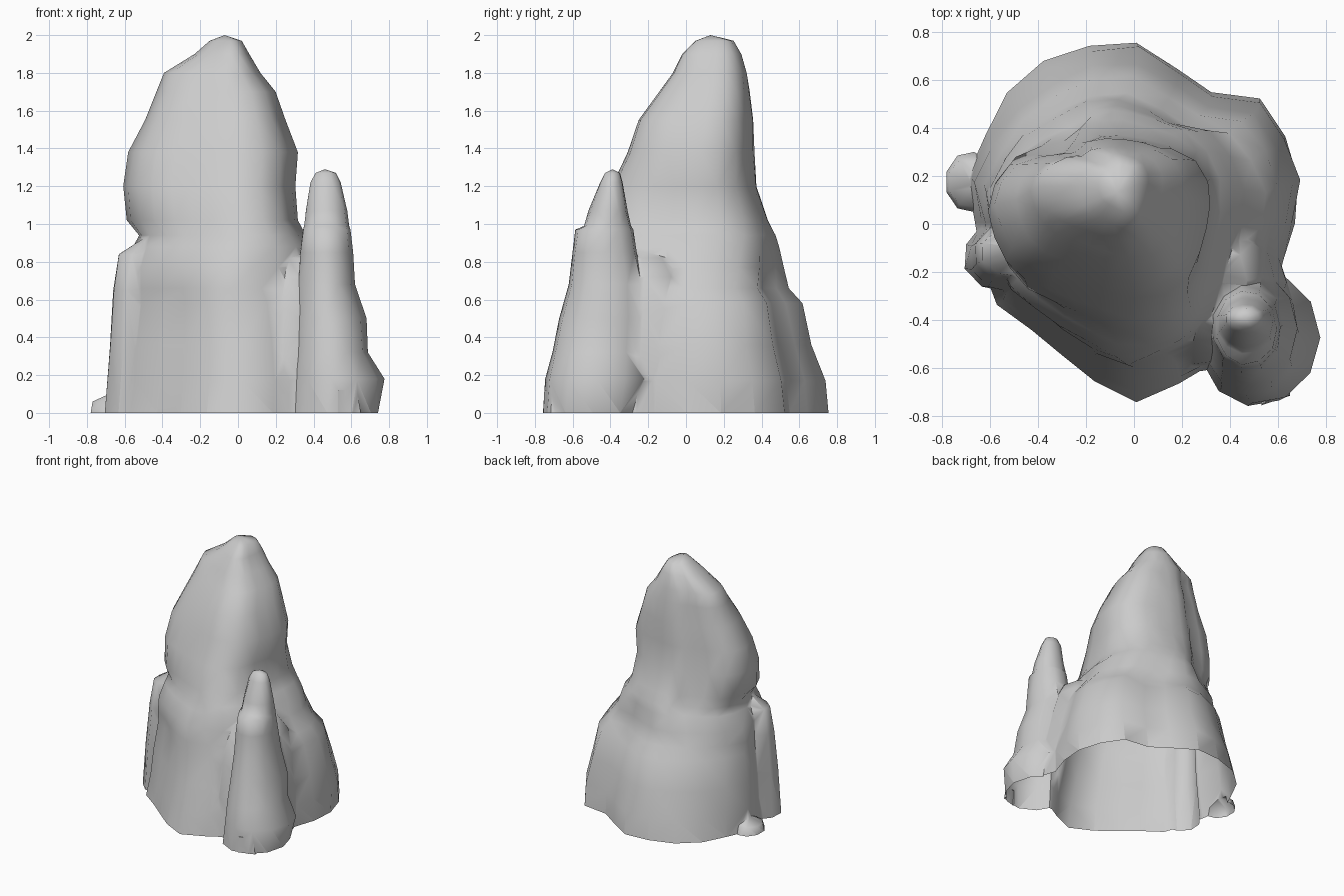
import bpy
import bmesh
import math
import random
from mathutils import Vector

random.seed(4)
default_cube = bpy.data.objects.get("Cube")
if default_cube:
    bpy.data.objects.remove(default_cube, do_unlink=True)

# Single stone colour
stone = bpy.data.materials.new("pale_grey_stone")
stone.use_nodes = True
stone_colour = (0.6, 0.6, 0.6, 1)
stone.diffuse_color = stone_colour
stone.node_tree.nodes["Principled BSDF"].inputs["Base Color"].default_value = stone_colour


def polar_outline(radii):
    """Plan outline from evenly spaced radii."""
    step = math.tau / len(radii)
    return [Vector((math.cos(i * step), math.sin(i * step))) * r for i, r in enumerate(radii)]


def fit_outline(outline, x0, x1, y0, y1):
    """Stretch a plan outline to fill the given extents."""
    xs = [p.x for p in outline]
    ys = [p.y for p in outline]
    sx = (x1 - x0) / (max(xs) - min(xs))
    sy = (y1 - y0) / (max(ys) - min(ys))
    return [Vector((x0 + (p.x - min(xs)) * sx, y0 + (p.y - min(ys)) * sy)) for p in outline]


def loft(name, lower, upper, levels, tip, depth, roughness):
    """Stack outlines level by level, closing with a tip above and a cap below."""
    bm = bmesh.new()
    rings = []
    first = levels[0]
    for z, x0, x1, y0, y1, blend in [(-depth,) + first[1:]] + levels:
        plan = [a.lerp(b, blend) for a, b in zip(lower, upper)]
        ring = []
        for p in fit_outline(plan, x0, x1, y0, y1):
            jitter = 1 + random.uniform(-roughness, roughness)
            ring.append(bm.verts.new((p.x * jitter, p.y * jitter, z)))
        rings.append(ring)
    for low, high in zip(rings, rings[1:]):
        for i in range(len(low)):
            j = (i + 1) % len(low)
            bm.faces.new((low[i], low[j], high[j], high[i]))
    top = bm.verts.new(tip)
    last = rings[-1]
    for i in range(len(last)):
        bm.faces.new((last[i], last[(i + 1) % len(last)], top))
    bm.faces.new(list(reversed(rings[0])))
    bmesh.ops.triangulate(bm, faces=bm.faces[:])
    bmesh.ops.recalc_face_normals(bm, faces=bm.faces[:])
    mesh = bpy.data.meshes.new(name)
    bm.to_mesh(mesh)
    bm.free()
    obj = bpy.data.objects.new(name, mesh)
    bpy.context.collection.objects.link(obj)
    mesh.materials.append(stone)
    return obj


# Main crag: lobed foot blending into a narrower leaning crown
foot = polar_outline([.65, .70, .71, .72, .62, .66, .74, .76, .76, .75, .72, .73,
                      .66, .66, .66, .61, .62, .67, .73, .68, .66, .68, .66, .63])
crown = polar_outline([.46, .47, .46, .42, .38, .36, .35, .34, .31, .36, .42, .45,
                       .46, .45, .45, .43, .41, .41, .44, .50, .54, .53, .48, .46])
crag = loft("rock_crag", foot, crown, [
    (0, -.70, .69, -.74, .755, 0),
    (.17, -.68, .69, -.71, .73, 0),
    (.36, -.66, .66, -.65, .66, .05),
    (.58, -.63, .60, -.60, .61, .15),
    (.66, -.62, .55, -.58, .54, .25),
    (.77, -.60, .46, -.55, .52, .5),
    (.88, -.55, .41, -.51, .49, .75),
    (.94, -.53, .36, -.49, .47, .9),
    (1.02, -.59, .32, -.46, .43, 1),
    (1.2, -.605, .305, -.39, .375, 1),
    (1.38, -.58, .315, -.31, .36, 1),
    (1.55, -.49, .25, -.25, .355, 1),
    (1.7, -.43, .20, -.14, .335, 1),
    (1.8, -.39, .12, -.07, .32, 1),
    (1.9, -.23, .06, -.02, .29, 1),
    (1.97, -.15, .02, .05, .25, 1),
], (-.07, .13, 2), .1, .012)

# Small pinnacle with a narrow ledge on its front
round_plan = polar_outline([1] * 11)
pinnacle = loft("pinnacle", round_plan, round_plan, [
    (0, .28, .74, -.755, -.23, 0),
    (.18, .29, .775, -.745, -.20, 0),
    (.32, .30, .69, -.71, -.20, 0),
    (.5, .31, .68, -.67, -.20, 0),
    (.68, .32, .62, -.62, -.22, 0),
    (.85, .33, .61, -.60, -.26, 0),
    (.97, .345, .595, -.585, -.28, 0),
    (.99, .35, .59, -.54, -.29, 0),
    (1.07, .36, .58, -.515, -.31, 0),
    (1.22, .385, .545, -.455, -.335, 0),
    (1.27, .41, .52, -.43, -.35, 0),
], (.46, -.39, 1.29), .08, .004)

# Saddle of rock joining the pinnacle to the crag
saddle = loft("saddle", round_plan, round_plan, [
    (0, -.05, .64, -.62, .10, 0),
    (.3, -.03, .63, -.58, .10, 0),
    (.55, 0, .59, -.54, .08, 0),
    (.72, .05, .53, -.48, .04, 0),
    (.82, .12, .47, -.43, -.04, 0),
], (.3, -.25, .88), .05, .01)

# Weathered buttress on the right wall
lobe_plan = polar_outline([1] * 9)
buttress = loft("buttress", lobe_plan, lobe_plan, [
    (0, -.70, -.42, -.28, .01, 0),
    (.35, -.675, -.40, -.28, 0, 0),
    (.65, -.66, -.38, -.25, 0, 0),
    (.84, -.625, -.36, -.22, -.01, 0),
], (-.46, -.1, .95), .06, .01)

# Loose stones at the foot
pebble = loft("foot_pebble", lobe_plan, lobe_plan, [
    (0, -.78, -.58, .05, .30, 0),
    (.06, -.77, -.58, .07, .28, 0),
], (-.66, .17, .11), .07, 0)
block_plan = [Vector(p) for p in ((0, 0), (1, .3), (1, 1), (0, 1))]
block = loft("foot_block", block_plan, block_plan, [
    (0, .53, .65, -.755, -.62, 0),
    (.12, .53, .63, -.75, -.62, 0),
], (.58, -.66, .135), .09, 0)

# Merge the stones into one shell
for part in [saddle, pinnacle, buttress, pebble, block]:
    part.hide_render = True
    union = crag.modifiers.new("merge", "BOOLEAN")
    union.operation = "UNION"
    union.solver = "EXACT"
    union.object = part
    bpy.context.view_layer.objects.active = crag
    bpy.ops.object.modifier_apply(modifier=union.name)
    bpy.data.objects.remove(part, do_unlink=True)

# Trim at ground level, leaving the underside open
bm = bmesh.new()
bm.from_mesh(crag.data)
bmesh.ops.bisect_plane(bm, geom=bm.verts[:] + bm.edges[:] + bm.faces[:],
                       plane_co=(0, 0, 0), plane_no=(0, 0, 1), clear_inner=True)
bm.to_mesh(crag.data)
bm.free()

bpy.ops.object.select_all(action="DESELECT")
crag.select_set(True)
bpy.context.view_layer.objects.active = crag
bpy.ops.object.shade_smooth_by_angle(angle=math.radians(60))
